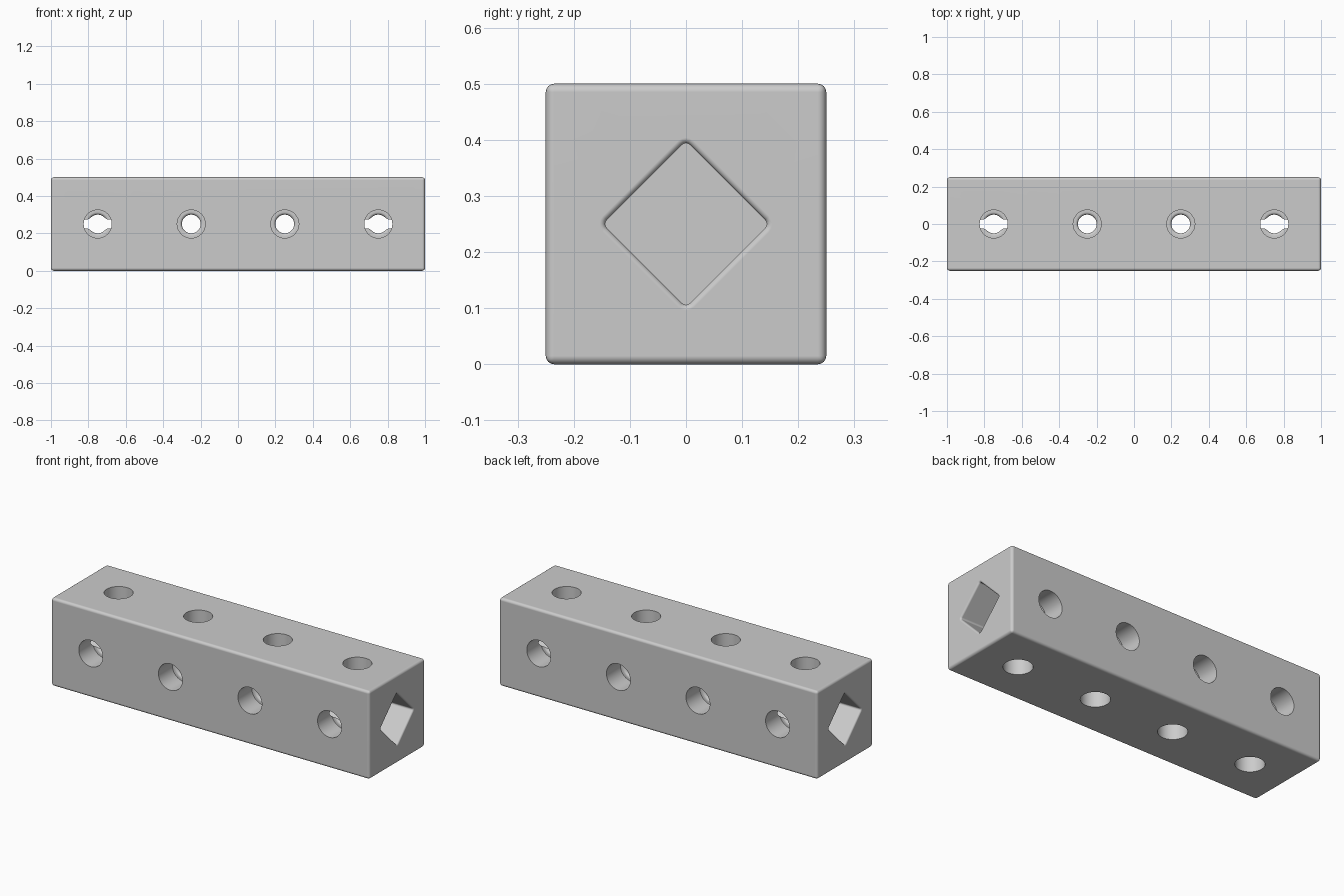
import bpy
import bmesh
from math import cos, sin, pi
from mathutils import Matrix, Vector

if "Cube" in bpy.data.objects:
    bpy.data.objects.remove(bpy.data.objects["Cube"], do_unlink=True)

LENGTH, WIDTH = 2.0, 0.5
BORE, THROAT, LEDGE = 0.075, 0.05, 0.125   # hole radii, ledge distance from axis
ROUND = 0.014                              # rounding of the ledge
SOCKET_FLOOR = 0.5
CENTRE = Vector((0, 0, WIDTH / 2))

grey = bpy.data.materials.new("plain_grey")
grey.use_nodes = True
GREY = (0.6, 0.6, 0.6, 1)
grey.diffuse_color = GREY
grey.node_tree.nodes["Principled BSDF"].inputs["Base Color"].default_value = GREY


def add_object(name, bm):
    mesh = bpy.data.meshes.new(name)
    bm.to_mesh(mesh)
    bm.free()
    mesh.materials.append(grey)
    obj = bpy.data.objects.new(name, mesh)
    bpy.context.collection.objects.link(obj)
    return obj


def loft(name, sections, matrix, steps=16):
    """Closed solid along z; each section is (corner distance, corner radius, z).
    A corner distance of zero gives a circle, otherwise a rounded diamond."""
    bm = bmesh.new()
    rings = []
    for dist, rad, z in sections:
        ring = []
        for corner in range(4):
            mid = corner * pi / 2
            for i in range(steps + 1):
                a = mid + (i / steps - 0.5) * pi / 2
                ring.append(bm.verts.new((dist * cos(mid) + rad * cos(a),
                                          dist * sin(mid) + rad * sin(a), z)))
        rings.append(ring)
    n = len(rings[0])
    for low, high in zip(rings, rings[1:]):
        for i in range(n):
            j = (i + 1) % n
            bm.faces.new((low[i], low[j], high[j], high[i]))
    bm.faces.new(rings[0][::-1])
    bm.faces.new(rings[-1])
    bmesh.ops.remove_doubles(bm, verts=bm.verts, dist=1e-5)
    bmesh.ops.recalc_face_normals(bm, faces=bm.faces)
    bm.transform(matrix)
    obj = add_object(name, bm)
    obj.hide_render = True
    return obj


# Block with rounded outer edges
bm = bmesh.new()
bmesh.ops.create_cube(bm, size=1)
bm.transform(Matrix.Translation(CENTRE) @ Matrix.Diagonal((LENGTH, WIDTH, WIDTH, 1)))
bmesh.ops.bevel(bm, geom=bm.edges[:], offset=0.015, segments=4, profile=0.5,
                affect='EDGES')
block = add_object("drilled_block", bm)

# Stepped cross holes: wide bore, rounded ledge, narrow throat
half = [(0, BORE, 0.3), (0, BORE, LEDGE)]
for i in range(5):
    a = i * pi / 8
    half.append((0, THROAT + ROUND * (1 - sin(a)), LEDGE - ROUND * (1 - cos(a))))
hole = half + [(d, r, -z) for d, r, z in reversed(half)]
cutters = []
for x in (-0.75, -0.25, 0.25, 0.75):
    for angle in (0, pi / 2):
        place = Matrix.Translation(CENTRE + Vector((x, 0, 0))) @ Matrix.Rotation(angle, 4, 'X')
        cutters.append(loft("hole_cutter", hole, place))

# Diamond sockets in both ends, with a rounded rim
RIM = 0.01
socket = [(0.134, 0.01, SOCKET_FLOOR)]
for i in range(5):
    a = i * pi / 8
    socket.append((0.134, 0.01 + RIM * (1 - cos(a)), LENGTH / 2 - RIM * (1 - sin(a))))
socket.append((0.134, 0.01 + RIM, LENGTH / 2 + 0.1))
for side in (1, -1):
    place = Matrix.Translation(CENTRE) @ Matrix.Rotation(side * pi / 2, 4, 'Y')
    cutters.append(loft("socket_cutter", socket, place, 4))

# Cut everything out of the block
for cutter in cutters:
    cut = block.modifiers.new("cut", 'BOOLEAN')
    cut.operation, cut.solver, cut.object = 'DIFFERENCE', 'EXACT', cutter
bpy.context.view_layer.update()
result = bpy.data.meshes.new_from_object(
    block.evaluated_get(bpy.context.evaluated_depsgraph_get()))
block.modifiers.clear()
block.data = result
block.data.materials.clear()
block.data.materials.append(grey)
for cutter in cutters:
    bpy.data.objects.remove(cutter, do_unlink=True)

# Smooth roundings, flat sides
bpy.ops.object.select_all(action='DESELECT')
block.select_set(True)
bpy.context.view_layer.objects.active = block
bpy.ops.object.shade_smooth_by_angle(angle=pi / 6)
weighted = block.modifiers.new("even_shading", 'WEIGHTED_NORMAL')
weighted.keep_sharp = True
